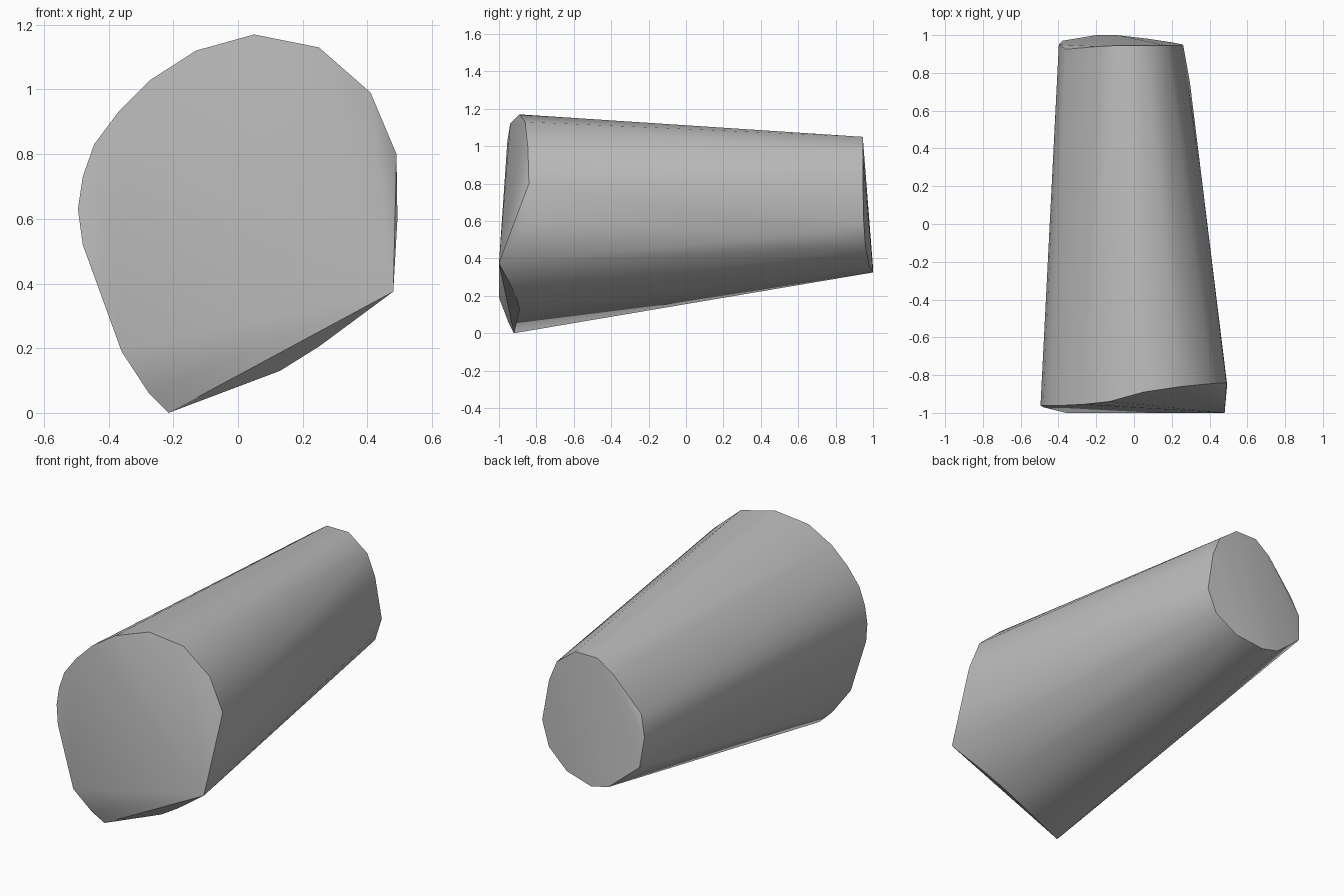
import bpy
import bmesh
from mathutils import Vector

# Remove the default object
default = bpy.data.objects.get("Cube")
if default:
    bpy.data.objects.remove(default, do_unlink=True)


def make_material(name, colour):
    """Create a flat material with one colour."""
    material = bpy.data.materials.new(name)
    material.use_nodes = True
    material.diffuse_color = colour
    shader = material.node_tree.nodes["Principled BSDF"]
    shader.inputs["Base Color"].default_value = colour
    return material


def make_tapered_body(name, rims, material):
    """Skin the rim profiles (in hundredths) with a convex shell."""
    shell = bmesh.new()
    for rim in rims:
        for point in rim:
            shell.verts.new(Vector(point) / 100)
    bmesh.ops.convex_hull(shell, input=shell.verts)
    loose = [vert for vert in shell.verts if not vert.link_faces]
    bmesh.ops.delete(shell, geom=loose, context="VERTS")
    bmesh.ops.recalc_face_normals(shell, faces=shell.faces)
    mesh = bpy.data.meshes.new(name)
    shell.to_mesh(mesh)
    shell.free()
    mesh.materials.append(material)
    body = bpy.data.objects.new(name, mesh)
    bpy.context.collection.objects.link(body)
    return body


# Wide front rim, clockwise from the lowest point
front_rim = [
    (-21.5, -92, 0), (-27.5, -95, 6), (-36, -100, 19), (-48, -97, 52),
    (-49.5, -96, 63), (-48, -96, 73), (-44.5, -96, 83), (-37, -96, 93),
    (-27, -95.5, 103), (-13, -94, 112), (5, -89, 117), (25, -86, 113),
    (41, -84.5, 99), (49, -84, 80), (49.3, -85, 60), (48, -100, 37.5),
    (25, -91, 20.5), (13, -89, 13),
]

# Narrow back rim, from the top round the left side
back_rim = [
    (5, 94.5, 105), (17, 94.5, 96), (22, 94.5, 84), (26, 95, 60),
    (21, 96, 46), (8, 98, 36), (-9, 100, 32.5), (-20, 100, 35),
    (-38, 97, 50), (-39.8, 95, 67), (-36, 92.5, 79), (-19, 94, 98),
    (-9, 94.5, 105),
]

# Slight swelling on the left flank near the back
flank = [(29.6, 75, 54)]

grey = make_material("plain_grey", (0.5, 0.5, 0.5, 1))
body = make_tapered_body("tapered_body", [front_rim, back_rim, flank], grey)

# Smooth flanks with crisp rims
bpy.ops.object.select_all(action="DESELECT")
body.select_set(True)
bpy.context.view_layer.objects.active = body
bpy.ops.object.shade_smooth_by_angle(angle=0.52)
